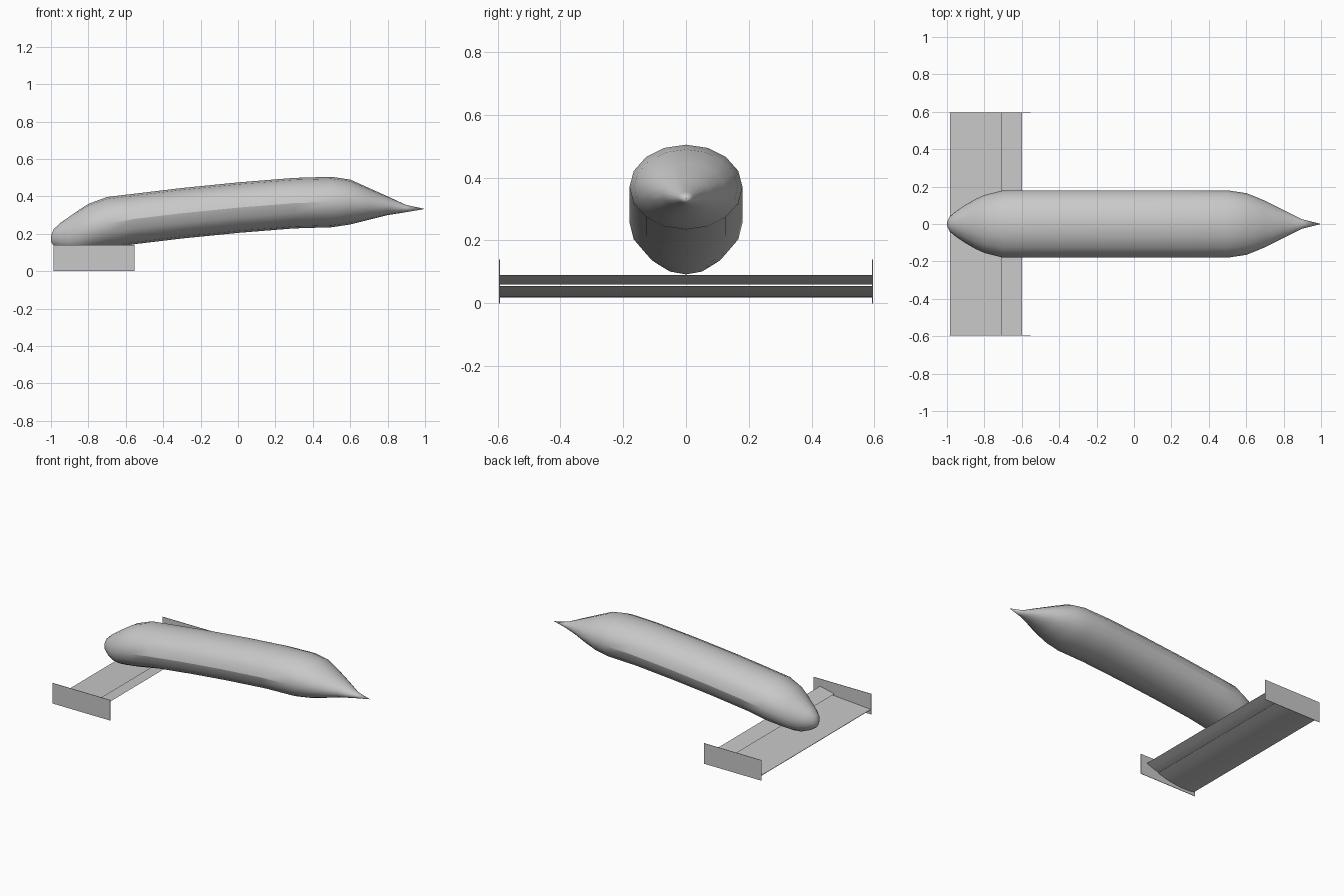
import bpy
import bmesh
from math import sin, cos, pi, radians

SIDES = 16

if "Cube" in bpy.data.objects:
    bpy.data.objects.remove(bpy.data.objects["Cube"], do_unlink=True)

# One flat grey for every part
grey = bpy.data.materials.new("light_grey")
grey.use_nodes = True
colour = (0.58, 0.58, 0.58, 1.0)
grey.diffuse_color = colour
grey.node_tree.nodes["Principled BSDF"].inputs["Base Color"].default_value = colour


def finish(bm, name, smooth_angle=None):
    """Turn a bmesh into a named, coloured object."""
    bmesh.ops.recalc_face_normals(bm, faces=bm.faces)
    mesh = bpy.data.meshes.new(name)
    bm.to_mesh(mesh)
    bm.free()
    mesh.materials.append(grey)
    obj = bpy.data.objects.new(name, mesh)
    bpy.context.collection.objects.link(obj)
    if smooth_angle:
        bpy.ops.object.select_all(action="DESELECT")
        obj.select_set(True)
        bpy.context.view_layer.objects.active = obj
        bpy.ops.object.shade_smooth_by_angle(angle=radians(smooth_angle))
    return obj


def loft(bm, rings):
    """Skin closed rings that share one vertex count."""
    for a, b in zip(rings, rings[1:]):
        for i in range(len(a)):
            j = (i + 1) % len(a)
            bm.faces.new((a[i], a[j], b[j], b[i]))


# Nose body: elliptical stations as x, centre height, half width, half height
stations = [
    (-0.998, 0.175, 0.015, 0.02), (-0.985, 0.18, 0.04, 0.045),
    (-0.95, 0.185, 0.07, 0.073), (-0.9, 0.193, 0.103, 0.1),
    (-0.85, 0.21, 0.132, 0.118), (-0.8, 0.23, 0.155, 0.13),
    (-0.7, 0.257, 0.18, 0.14), (-0.55, 0.28, 0.18, 0.135),
    (-0.3, 0.31, 0.18, 0.135), (0, 0.34, 0.18, 0.135),
    (0.3, 0.364, 0.18, 0.135), (0.5, 0.37, 0.18, 0.135),
    (0.6, 0.37, 0.165, 0.12), (0.7, 0.36, 0.125, 0.085),
    (0.8, 0.35, 0.075, 0.05), (0.9, 0.335, 0.025, 0.019),
]
bm = bmesh.new()
rings = []
for x, centre, width, height in stations:
    angles = [2 * pi * i / SIDES for i in range(SIDES)]
    rings.append([bm.verts.new((x, width * sin(a), centre + height * cos(a)))
                  for a in angles])
loft(bm, rings)

# Blunt front end and pointed rear tip
for ring, tip in ((rings[0], (-1, 0, 0.175)), (rings[-1], (1, 0, 0.333))):
    point = bm.verts.new(tip)
    for i in range(SIDES):
        bm.faces.new((ring[i], ring[(i + 1) % SIDES], point))

# Crease along the widest line of the straight section
straight = [r for r, s in zip(rings, stations) if s[2] == 0.18]
for side in (SIDES // 4, 3 * SIDES // 4):
    for a, b in zip(straight, straight[1:]):
        bm.edges.get((a[side], b[side])).smooth = False
finish(bm, "nose_body", 50)


# Wing elements: flat-topped sections with a curved underside
def wing_element(name, section, span=0.593):
    bm = bmesh.new()
    ends = [[bm.verts.new((x, y, z)) for x, z in section] for y in (-span, span)]
    loft(bm, ends)
    for end in ends:
        bm.faces.new(end)
    return finish(bm, name, 30)


wing_element("main_wing", [
    (-0.985, 0.034), (-0.69, 0.055), (-0.74, 0.04), (-0.79, 0.029),
    (-0.84, 0.022), (-0.9, 0.019), (-0.95, 0.021), (-0.98, 0.027)])
wing_element("wing_flap", [
    (-0.71, 0.066), (-0.6, 0.09), (-0.64, 0.075), (-0.67, 0.065),
    (-0.695, 0.06)])

# Thin endplates closing both wing tips
for name, side in (("left_endplate", 1), ("right_endplate", -1)):
    bm = bmesh.new()
    bmesh.ops.create_cube(bm, size=1)
    bmesh.ops.scale(bm, verts=bm.verts, vec=(0.435, 0.003, 0.14))
    bmesh.ops.translate(bm, verts=bm.verts, vec=(-0.77, side * 0.594, 0.07))
    finish(bm, name)
